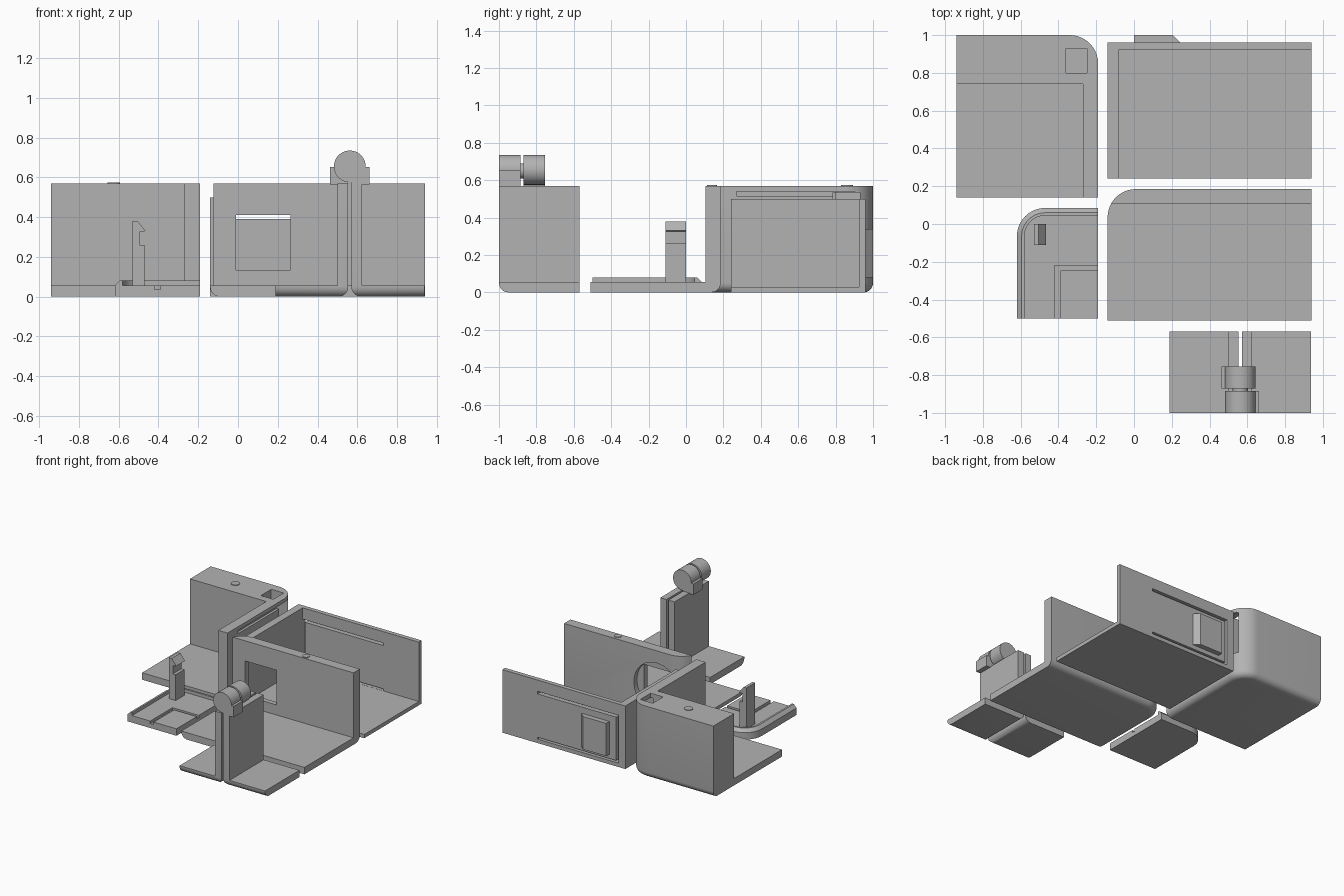
import bpy, bmesh, math
from mathutils import Vector

if "Cube" in bpy.data.objects:
    bpy.data.objects.remove(bpy.data.objects["Cube"])

grey = bpy.data.materials.new("plain_grey")
grey.diffuse_color = (0.45, 0.45, 0.45, 1)
grey.use_nodes = True
grey.node_tree.nodes["Principled BSDF"].inputs["Base Color"].default_value = grey.diffuse_color


def finish(name, bm):
    bmesh.ops.recalc_face_normals(bm, faces=bm.faces)
    me = bpy.data.meshes.new(name)
    bm.to_mesh(me)
    bm.free()
    ob = bpy.data.objects.new(name, me)
    bpy.context.collection.objects.link(ob)
    me.materials.append(grey)
    return ob


def prism(name, pts, a, b, axis="z", rounded=None, top=False, r=0.05, segs=6):
    """Extrude a profile from a to b; optionally bevel rim edges chosen by a rule."""
    bm = bmesh.new()
    put = (lambda p: (p[0], p[1], a)) if axis == "z" else (lambda p: (p[0], a, p[1]))
    face = bm.faces.new([bm.verts.new(put(p)) for p in pts])
    ext = bmesh.ops.extrude_face_region(bm, geom=[face])
    shift = Vector((0, 0, b - a)) if axis == "z" else Vector((0, b - a, 0))
    bmesh.ops.translate(bm, vec=shift, verts=[v for v in ext["geom"] if isinstance(v, bmesh.types.BMVert)])
    bmesh.ops.recalc_face_normals(bm, faces=bm.faces)
    if rounded:
        z = b if top else a
        es = [e for e in bm.edges if all(abs(v.co.z - z) < 1e-5 for v in e.verts)
              and rounded((e.verts[0].co + e.verts[1].co) / 2)]
        bmesh.ops.bevel(bm, geom=es, offset=r, segments=segs, profile=0.5, affect="EDGES")
    return finish(name, bm)


def box(name, x0, x1, y0, y1, z0, z1):
    return prism(name, [(x0, y0), (x1, y0), (x1, y1), (x0, y1)], z0, z1)


def rod(name, x, y0, y1, z, r, n=48):
    pts = [(x + r * math.cos(2 * math.pi * i / n), z + r * math.sin(2 * math.pi * i / n)) for i in range(n)]
    return prism(name, pts, y0, y1, "y")


def arc(cx, cy, r, a0, a1, n=10):
    return [(cx + r * math.cos(math.radians(a0 + (a1 - a0) * i / n)),
             cy + r * math.sin(math.radians(a0 + (a1 - a0) * i / n))) for i in range(n + 1)]


def cut(ob, *cutters):
    bpy.context.view_layer.objects.active = ob
    for c in cutters:
        m = ob.modifiers.new("cut", "BOOLEAN")
        m.operation, m.solver, m.object = "DIFFERENCE", "EXACT", c
        bpy.ops.object.modifier_apply(modifier=m.name)
        bpy.data.objects.remove(c)
    return ob


# Rear left shell: solid block, side wall and floor
shell = prism("rear_left_shell",
              [(-0.94, 0.14), (-0.19, 0.14)] + arc(-0.34, 0.85, 0.15, 0, 90) + [(-0.94, 1.0)],
              0, 0.57, rounded=lambda c: c.y > 0.145 and c.x > -0.935)
cut(shell,
    box("c", -1.1, -0.27, 0.0, 0.74, 0.055, 0.8),       # open interior
    box("c", -0.36, -0.25, 0.80, 0.93, 0.20, 0.8),      # latch socket
    box("c", -0.27, -0.1, 0.785, 0.93, 0.20, 0.535),    # side window
    box("c", -0.21, -0.1, 0.27, 0.945, 0.515, 0.54))    # side groove

# Rear right tray with spring tongue and thumb button
tray = box("rear_right_tray", -0.14, 0.94, 0.24, 0.96, 0, 0.5)
cut(tray,
    box("c", -0.08, 1.1, 0.1, 0.925, 0.03, 0.8),
    box("c", -0.08, 0.63, 0.9, 1.1, 0.39, 0.41),
    box("c", -0.08, 0.63, 0.9, 1.1, 0.031, 0.046),
    box("c", -0.08, -0.06, 0.9, 1.1, 0.04, 0.40))
prism("thumb_button", [(0, 0.955), (0, 1.0), (0.205, 1.0), (0.25, 0.955)], 0.08, 0.34)

# Front shell: floor and rear wall with window and round recess
front = prism("front_shell",
              [(-0.14, -0.51), (0.94, -0.51), (0.94, 0.185)] + arc(0.01, 0.035, 0.15, 90, 180),
              0, 0.57, rounded=lambda c: c.y > -0.505 and c.x < 0.935)
cut(front,
    box("c", -0.5, 1.2, -0.9, 0.105, 0.055, 0.8),
    box("c", -0.01, 0.265, 0.0, 0.3, 0.135, 0.41),
    rod("c", 0.128, 0.145, 0.3, 0.272, 0.20))

# Low lid panel with rim, corner groove and latch
lid = prism("lid_panel",
            [(-0.62, -0.5), (-0.19, -0.5), (-0.19, 0.085)] + arc(-0.47, -0.065, 0.15, 90, 180),
            0, 0.08, rounded=lambda c: c.y > -0.495 and c.x < -0.195, top=True, r=0.025, segs=1)
cut(lid,
    prism("c", [(-0.58, -0.7), (0, -0.7), (0, 0.045)] + arc(-0.47, -0.065, 0.11, 90, 180), 0.055, 0.3),
    box("c", -0.42, -0.39, -0.7, -0.22, 0.035, 0.2),
    box("c", -0.40, 0, -0.245, -0.22, 0.035, 0.2))
prism("latch", [(-0.53, 0.05), (-0.47, 0.05), (-0.47, 0.26), (-0.495, 0.26), (-0.495, 0.325),
                (-0.465, 0.33), (-0.505, 0.38), (-0.53, 0.38)], -0.11, 0, "y")

# Pair of hinge brackets, mirrored about the hinge axis
AX = 0.5625
for side, name in ((-1, "left"), (1, "right")):
    def X(d):
        return AX + side * d
    inner = X(0.008)
    bracket = prism(name + "_hinge_bracket",
                    [(inner, -1), (X(0.375), -1), (X(0.375), -0.57), (inner, -0.57)], 0, 0.57,
                    rounded=lambda c: c.y < -0.995 or abs(c.x - inner) < 1e-4)
    cut(bracket, box("c", *sorted((X(0.0625), X(0.6))), -1.2, -0.3, 0.055, 0.8))
    y0, y1 = (-0.87, -0.755) if side < 0 else (-1.0, -0.885)
    rod(name + "_hinge_knuckle", AX, y0, y1, 0.655, 0.08)
    box(name + "_knuckle_mount", *sorted((X(0.008), X(0.1))), y0, y1, 0.565, 0.652)
rod("hinge_pin", AX, -0.9, -0.86, 0.65, 0.04)

# Small raised dots on the wall tops
for x, y, r in ((-0.625, 0.86, 0.032), (0.5, 0.14, 0.027)):
    prism("locating_dot", arc(x, y, r, 0, 345, 23), 0.565, 0.575)

# Smooth the rounded surfaces, keep edges sharp
bpy.ops.object.select_all(action="SELECT")
bpy.context.view_layer.objects.active = shell
bpy.ops.object.shade_smooth_by_angle(angle=math.radians(30))
